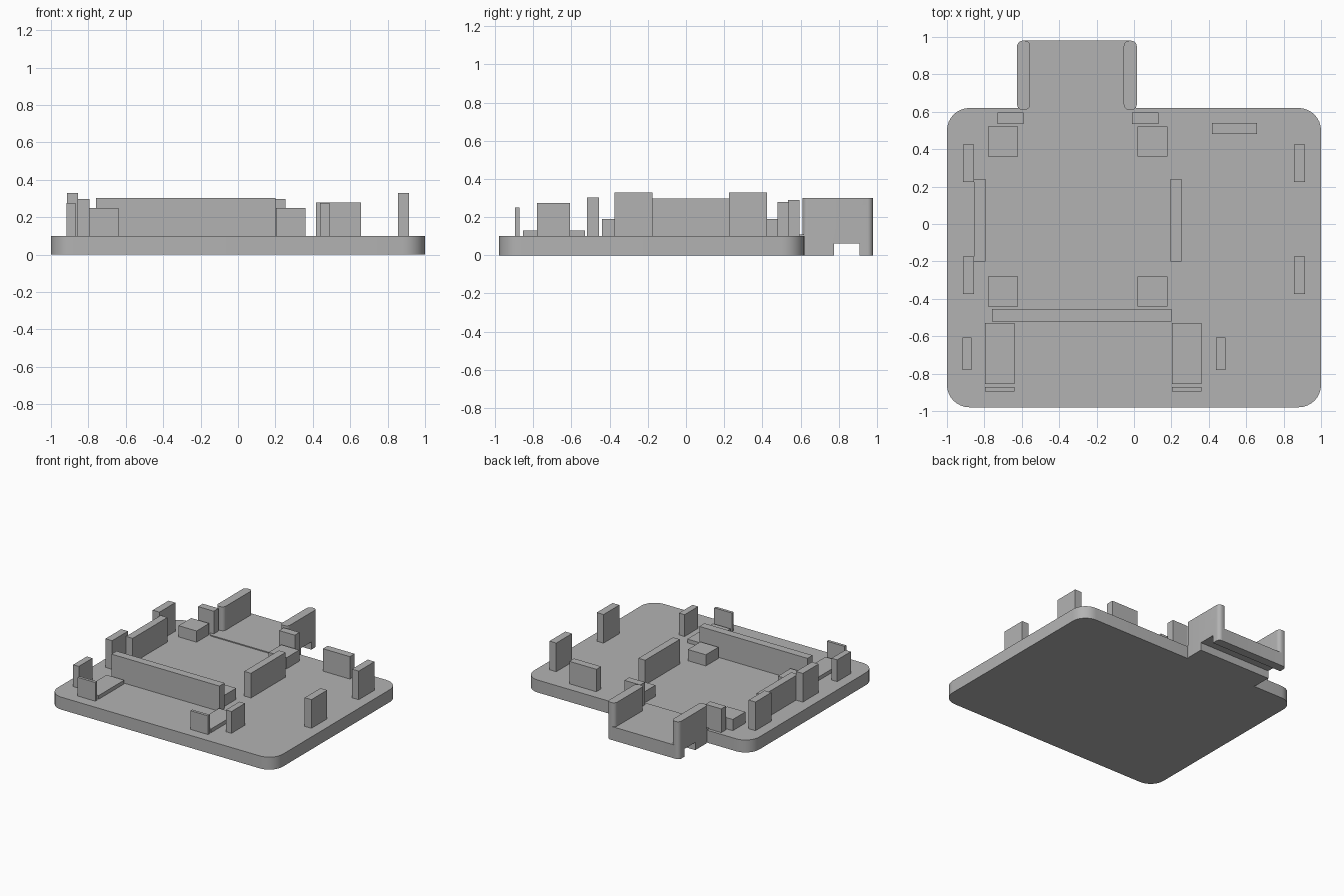
import bpy, bmesh, math
from mathutils import Vector

cube = bpy.data.objects.get("Cube")
if cube:
    bpy.data.objects.remove(cube, do_unlink=True)

grey = bpy.data.materials.new("plain grey")
grey.use_nodes = True
grey.diffuse_color = (0.45, 0.45, 0.45, 1)
grey.node_tree.nodes["Principled BSDF"].inputs["Base Color"].default_value = grey.diffuse_color

PLATE_TOP = 0.1
SINK = 0.02  # blocks reach slightly into the plate


def block(name, xs, ys, zs, radius=0.0):
    """Box between limits, with optional rounded vertical edges."""
    lo, hi = (Vector(p) for p in zip(xs, ys, zs))
    bm = bmesh.new()
    bmesh.ops.create_cube(bm, size=1)
    for v in bm.verts:
        v.co = (lo + hi) / 2 + v.co * (hi - lo)
    if radius:
        upright = [e for e in bm.edges
                   if abs(e.verts[0].co.z - e.verts[1].co.z) > 0.01]
        bmesh.ops.bevel(bm, geom=upright, offset=radius, segments=8,
                        profile=0.5, affect='EDGES')
    mesh = bpy.data.meshes.new(name)
    bm.to_mesh(mesh)
    bm.free()
    mesh.materials.append(grey)
    ob = bpy.data.objects.new(name, mesh)
    bpy.context.collection.objects.link(ob)
    return ob


def combine(target, other, operation):
    """Apply a boolean and discard the helper."""
    mod = target.modifiers.new("combine", 'BOOLEAN')
    mod.operation, mod.object, mod.solver = operation, other, 'EXACT'
    bpy.context.view_layer.objects.active = target
    bpy.ops.object.modifier_apply(modifier=mod.name)
    bpy.data.objects.remove(other, do_unlink=True)


def pair(name, left_x, right_x, width, ys, top):
    """Same block on the right and the left side."""
    for side, x in (("right", right_x), ("left", left_x)):
        block(f"{name}_{side}", (x, x + width), ys, (PLATE_TOP - SINK, top))


# Base plate with the raised rear tongue, its side walls and the slot beneath
plate = block("base_plate", (-1, 1), (-0.98, 0.62), (0, PLATE_TOP), 0.12)
combine(plate, block("tongue", (-0.62, 0.01), (0.505, 0.98), (0, 0.108), 0.035), 'UNION')
for x in (-0.625, -0.055):
    combine(plate, block("tongue_wall", (x, x + 0.07), (0.61, 0.98), (0, 0.3), 0.03), 'UNION')
combine(plate, block("slot_cutter", (-0.8, 0.2), (0.775, 0.91), (-0.1, 0.062)), 'DIFFERENCE')
bpy.ops.object.select_all(action='DESELECT')
plate.select_set(True)
bpy.context.view_layer.objects.active = plate
bpy.ops.object.shade_smooth_by_angle(angle=math.radians(30))

# Supports and stops in matching left and right pairs
for end, y in (("front", -0.44), ("rear", 0.36)):
    pair(f"{end}_pad", 0.02, -0.78, 0.16, (y, y + 0.16), 0.19)
for end, y in (("front", -0.375), ("rear", 0.225)):
    pair(f"{end}_side_post", 0.855, -0.915, 0.06, (y, y + 0.2), 0.33)
pair("rear_stop", -0.01, -0.73, 0.14, (0.535, 0.595), 0.29)
pair("side_rail", 0.195, -0.855, 0.06, (-0.2, 0.24), 0.298)
pair("front_shelf", 0.203, -0.797, 0.157, (-0.855, -0.53), 0.13)
pair("front_lip", 0.203, -0.797, 0.157, (-0.895, -0.872), 0.25)
pair("front_small_post", 0.438, -0.918, 0.05, (-0.78, -0.607), 0.275)

# Single cross bar and rear bracket
block("cross_bar", (-0.76, 0.2), (-0.52, -0.455), (PLATE_TOP - SINK, 0.303))
block("rear_bracket", (0.418, 0.658), (0.48, 0.54), (PLATE_TOP - SINK, 0.28))
